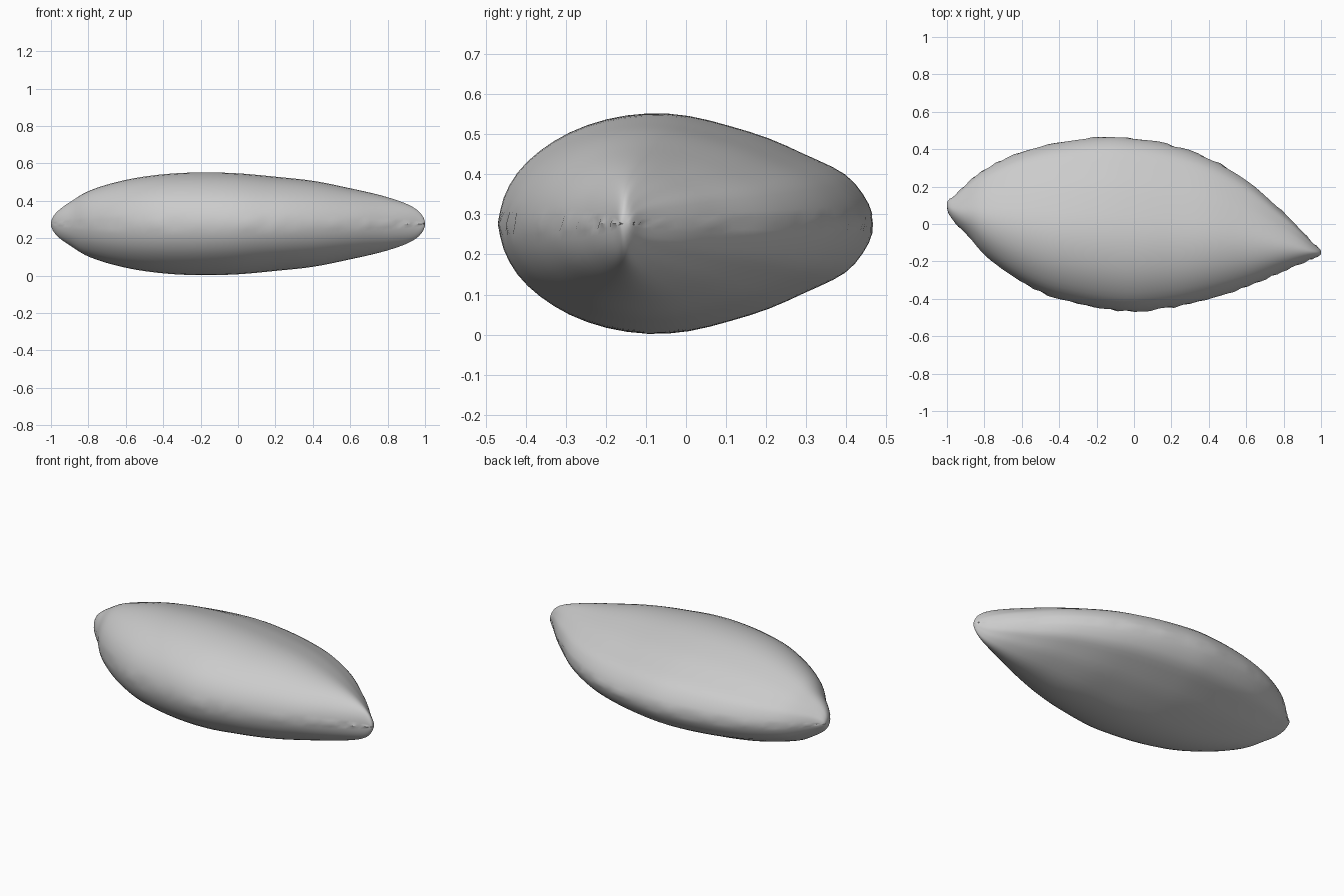
import bpy
import bmesh
import math
import random

random.seed(4)
cube = bpy.data.objects.get("Cube")
if cube:
    bpy.data.objects.remove(cube, do_unlink=True)

MID_Z = 0.277
RINGS, HALF = 72, 28


def curve(points):
    """Smooth curve through (x, value) points, eased so the ends round off."""
    ts = [math.acos(-x) for x, v in points]
    vs = [v for x, v in points]
    n = len(ts)

    def slope(i):
        a, b = max(i - 1, 0), min(i + 1, n - 1)
        return (vs[b] - vs[a]) / (ts[b] - ts[a])

    def sample(t):
        i = 0
        while i < n - 2 and t > ts[i + 1]:
            i += 1
        d = ts[i + 1] - ts[i]
        s = (t - ts[i]) / d
        h = s * s * (3 - 2 * s)
        return (vs[i] * (1 - h) + vs[i + 1] * h
                + d * s * (1 - s) * ((1 - s) * slope(i) - s * slope(i + 1)))
    return sample


# Plan outline, lengthwise thickness and crosswise profile
front = curve([(-1, .1), (-.9, -.05), (-.8, -.165), (-.6, -.31), (-.4, -.4),
               (-.05, -.465), (.2, -.445), (.4, -.4), (.6, -.335),
               (.8, -.25), (.95, -.185), (1, -.16)])
back = curve([(-1, .11), (-.95, .16), (-.8, .29), (-.6, .385), (-.4, .437),
              (-.15, .467), (0, .457), (.2, .42), (.4, .35), (.6, .235),
              (.8, .06), (.95, -.095), (1, -.15)])
thick = curve([(-1, 0), (-.9, .115), (-.8, .175), (-.6, .235), (-.4, .265),
               (-.2, .275), (0, .27), (.2, .252), (.4, .23), (.6, .19),
               (.8, .142), (.95, .08), (1, 0)])
profile = curve([(-1, 0), (-.96, .3), (-.86, .55), (-.64, .82), (-.43, .95),
                 (-.21, 1), (0, .975), (.21, .89), (.43, .775), (.64, .62),
                 (.86, .43), (.95, .25), (1, 0)])

# Lens body: closed rings joined lengthwise
bm = bmesh.new()
rings = []
for i in range(1, RINGS):
    t = math.pi * i / RINGS
    x, y0, y1 = -math.cos(t), front(t), back(t)
    ring = []
    for j in range(2 * HALF):
        top = j <= HALF
        p = math.pi * (j if top else 2 * HALF - j) / HALF
        y = y0 + (y1 - y0) * (1 - math.cos(p)) / 2
        z = thick(t) * profile(p) * (1 if top else -1)
        # Slightly ragged rim
        if j % HALF == 0:
            y += random.uniform(-.006, .006)
        ring.append(bm.verts.new((x, y, MID_Z + z)))
    rings.append(ring)

for a, b in zip(rings, rings[1:]):
    for j in range(2 * HALF):
        k = (j + 1) % (2 * HALF)
        bm.faces.new((a[j], b[j], b[k], a[k]))

# Pointed tips
for ring, x, y in ((rings[0], -1, .105), (rings[-1], 1, -.155)):
    tip = bm.verts.new((x, y, MID_Z))
    for j in range(2 * HALF):
        bm.faces.new((ring[j], ring[(j + 1) % (2 * HALF)], tip))
bmesh.ops.recalc_face_normals(bm, faces=bm.faces[:])

mesh = bpy.data.meshes.new("pebble_body")
bm.to_mesh(mesh)
bm.free()
body = bpy.data.objects.new("pebble_body", mesh)
bpy.context.collection.objects.link(body)

# Plain grey surface
grey = bpy.data.materials.new("light_grey")
grey.use_nodes = True
colour = (.6, .6, .6, 1)
grey.diffuse_color = colour
grey.node_tree.nodes["Principled BSDF"].inputs["Base Color"].default_value = colour
mesh.materials.append(grey)

bpy.context.view_layer.objects.active = body
body.select_set(True)
bpy.ops.object.shade_smooth_by_angle(angle=math.radians(35))
